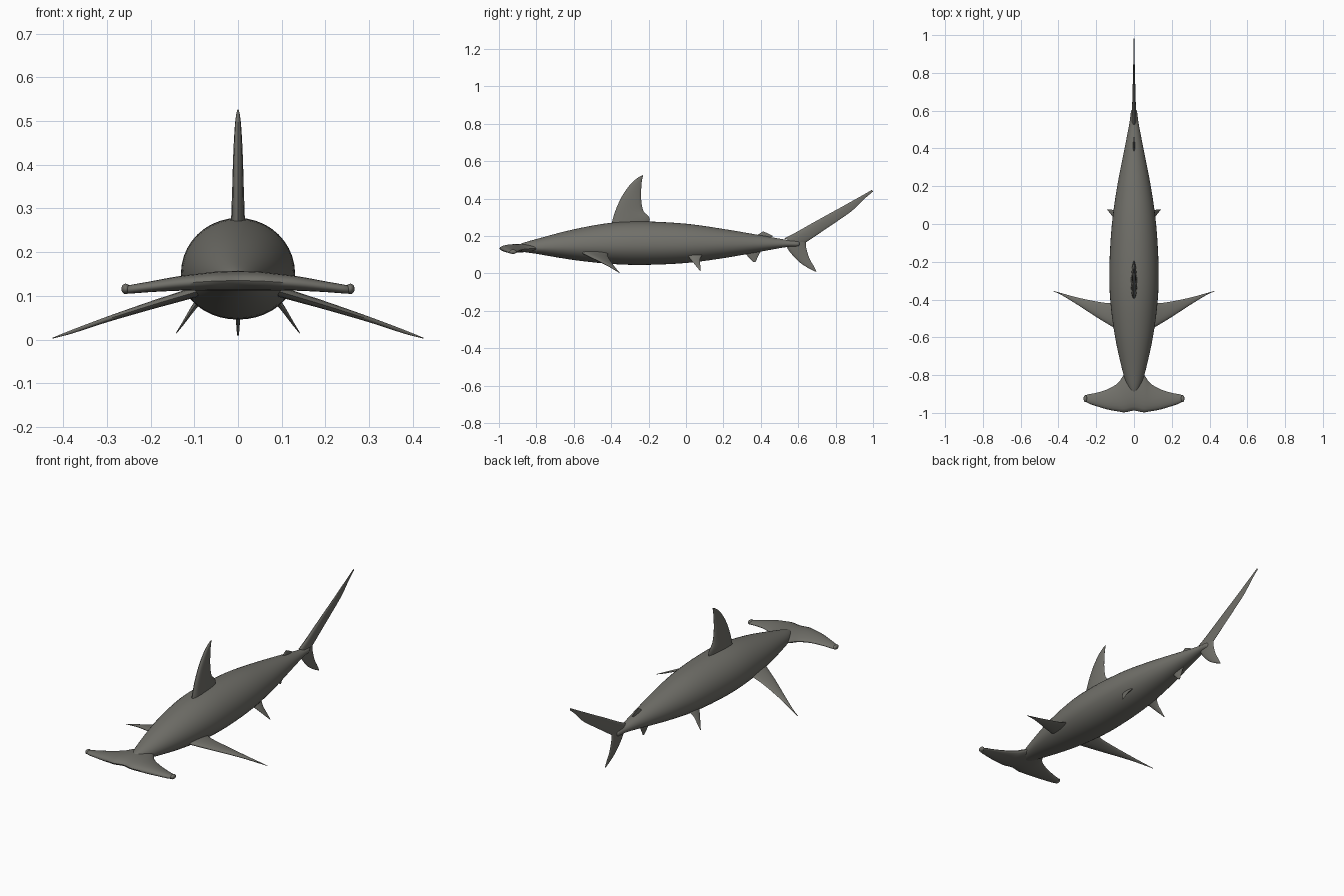
import bpy, bmesh, math
from mathutils import Vector

skin = bpy.data.materials.new("slate grey skin")
skin.diffuse_color = (0.165, 0.162, 0.143, 1)


def smooth_rows(rows, steps):
    """Catmull-Rom interpolation of rows of numbers."""
    out = []
    last = len(rows) - 1
    for i in range(last):
        p1, p2 = rows[i], rows[i + 1]
        p0 = rows[i - 1] if i else [2 * a - b for a, b in zip(p1, p2)]
        p3 = rows[i + 2] if i + 2 <= last else [2 * b - a for a, b in zip(p1, p2)]
        for s in range(steps):
            t = s / steps
            out.append([0.5 * (2 * b + (c - a) * t + (2 * a - 5 * b + 4 * c - d) * t * t
                               + (3 * b - a - 3 * c + d) * t ** 3)
                        for a, b, c, d in zip(p0, p1, p2, p3)])
    out.append(list(rows[-1]))
    return out


def loft(name, rings, angle=50):
    """Skin closed rings of points and cap both ends."""
    bm = bmesh.new()
    loops = [[bm.verts.new(p) for p in ring] for ring in rings]
    n = len(loops[0])
    for a, b in zip(loops, loops[1:]):
        for k in range(n):
            bm.faces.new((a[k], a[(k + 1) % n], b[(k + 1) % n], b[k]))
    bm.faces.new(loops[0])
    bm.faces.new(loops[-1])
    bmesh.ops.recalc_face_normals(bm, faces=bm.faces)
    mesh = bpy.data.meshes.new(name)
    bm.to_mesh(mesh)
    bm.free()
    mesh.materials.append(skin)
    ob = bpy.data.objects.new(name, mesh)
    bpy.context.collection.objects.link(ob)
    bpy.context.view_layer.objects.active = ob
    ob.select_set(True)
    bpy.ops.object.shade_smooth_by_angle(angle=math.radians(angle))
    ob.select_set(False)
    return ob


def blade(name, sections, normal, steps=4, sides=16):
    """Fin from sections: leading point, trailing point, half thickness."""
    normal = Vector(normal).normalized()
    rings = []
    for r in smooth_rows([(*a, *b, t) for a, b, t in sections], steps):
        lead, trail, t = Vector(r[:3]), Vector(r[3:6]), max(r[6], 0.001)
        ring = []
        for k in range(sides):
            a = 2 * math.pi * k / sides
            u = (1 - math.cos(a)) / 2
            ring.append(lead.lerp(trail, u) + normal * t * math.sin(a) * (1.25 - 0.5 * u))
        rings.append(ring)
    return loft(name, rings)


def upright(rows):
    """Sections lying in the centre plane: lead y z, trail y z, half thickness."""
    return [((0, a, b), (0, c, d), t) for a, b, c, d, t in rows]


# Body: y, half width, widest height, top, bottom
body = [(-0.91, 0.006, 0.135, 0.142, 0.128), (-0.88, 0.026, 0.135, 0.160, 0.117),
        (-0.80, 0.055, 0.137, 0.184, 0.105), (-0.60, 0.100, 0.145, 0.236, 0.072),
        (-0.40, 0.126, 0.150, 0.271, 0.051), (-0.22, 0.130, 0.151, 0.278, 0.046),
        (0.0, 0.117, 0.152, 0.266, 0.056), (0.2, 0.089, 0.154, 0.238, 0.082),
        (0.4, 0.050, 0.157, 0.204, 0.117), (0.53, 0.025, 0.158, 0.181, 0.140),
        (0.595, 0.016, 0.158, 0.174, 0.143), (0.607, 0.009, 0.158, 0.168, 0.149)]
rings = []
for y, w, mid, top, bottom in smooth_rows(body, 5):
    ring = []
    for k in range(40):
        a = 2 * math.pi * k / 40
        s = math.sin(a)
        ring.append((w * math.cos(a), y, mid + s * ((top - mid) if s > 0 else (mid - bottom))))
    rings.append(ring)
loft("body", rings)

# Hammer head: x, front y, back y, height, half thickness
half = [(0.0, -0.988, -0.76, 0.135, 0.022), (0.05, -0.997, -0.795, 0.134, 0.021),
        (0.085, -0.992, -0.842, 0.132, 0.019), (0.14, -0.982, -0.875, 0.128, 0.016),
        (0.20, -0.964, -0.894, 0.121, 0.012), (0.24, -0.950, -0.901, 0.116, 0.010),
        (0.258, -0.938, -0.908, 0.114, 0.008)]
wing = [(-x, *rest) for x, *rest in half[:0:-1]] + half
blade("hammer_head", [((x, f, z), (x, b, z), t) for x, f, b, z, t in wing], (0, 0, 1), 4, 20)

# Dorsal and tail fins
blade("dorsal_fin", upright([
    (-0.40, 0.255, -0.20, 0.255, 0.016), (-0.392, 0.29, -0.195, 0.298, 0.015),
    (-0.37, 0.355, -0.228, 0.335, 0.013), (-0.335, 0.425, -0.240, 0.40, 0.011),
    (-0.29, 0.485, -0.239, 0.46, 0.008), (-0.255, 0.513, -0.235, 0.50, 0.005),
    (-0.231, 0.526, -0.229, 0.524, 0.002)]), (1, 0, 0))
blade("second_dorsal_fin", upright([
    (0.36, 0.185, 0.45, 0.175, 0.007), (0.385, 0.207, 0.455, 0.193, 0.005),
    (0.412, 0.226, 0.466, 0.200, 0.002)]), (1, 0, 0))
blade("anal_fin", upright([
    (0.30, 0.14, 0.42, 0.145, 0.007), (0.325, 0.098, 0.395, 0.110, 0.005),
    (0.362, 0.060, 0.372, 0.062, 0.002)]), (1, 0, 0))
blade("upper_tail_lobe", upright([
    (0.525, 0.188, 0.61, 0.15, 0.011), (0.585, 0.218, 0.65, 0.172, 0.010),
    (0.70, 0.283, 0.755, 0.243, 0.007), (0.82, 0.349, 0.865, 0.318, 0.004),
    (0.87, 0.377, 0.91, 0.355, 0.003), (0.94, 0.416, 0.955, 0.400, 0.002),
    (0.994, 0.447, 1.0, 0.438, 0.001)]), (1, 0, 0))
blade("lower_tail_lobe", upright([
    (0.535, 0.155, 0.64, 0.172, 0.010), (0.55, 0.122, 0.643, 0.135, 0.009),
    (0.60, 0.066, 0.660, 0.080, 0.006), (0.65, 0.031, 0.683, 0.040, 0.004),
    (0.692, 0.009, 0.698, 0.011, 0.002)]), (1, 0, 0))

# Paired parts
for side, label in ((1, "right"), (-1, "left")):
    def pair(rows):
        return [((side * x, a, z), (side * x2, b, z2), t) for x, a, z, x2, b, z2, t in rows]

    blade(label + "_pectoral_fin", pair([
        (0.07, -0.57, 0.117, 0.08, -0.41, 0.117, 0.013),
        (0.13, -0.535, 0.099, 0.13, -0.419, 0.099, 0.011),
        (0.20, -0.492, 0.078, 0.20, -0.410, 0.078, 0.009),
        (0.30, -0.427, 0.046, 0.30, -0.389, 0.046, 0.006),
        (0.38, -0.378, 0.018, 0.38, -0.367, 0.018, 0.004),
        (0.425, -0.357, 0.003, 0.425, -0.354, 0.003, 0.001)]), (side * 0.3, 0, 0.95))
    blade(label + "_pelvic_fin", pair([
        (0.075, 0.00, 0.105, 0.075, 0.09, 0.105, 0.009),
        (0.10, 0.025, 0.075, 0.10, 0.075, 0.075, 0.006),
        (0.125, 0.055, 0.038, 0.125, 0.077, 0.038, 0.003),
        (0.141, 0.074, 0.015, 0.141, 0.078, 0.015, 0.001)]), (side * 0.83, 0, 0.55))
    # Eye bulb on the hammer tip
    bpy.ops.mesh.primitive_uv_sphere_add(segments=16, ring_count=10, radius=1,
                                         location=(side * 0.257, -0.925, 0.116))
    eye = bpy.context.object
    eye.name = label + "_eye"
    eye.scale = (0.010, 0.019, 0.012)
    eye.data.materials.append(skin)
    bpy.ops.object.shade_smooth_by_angle(angle=math.radians(50))
    eye.select_set(False)
